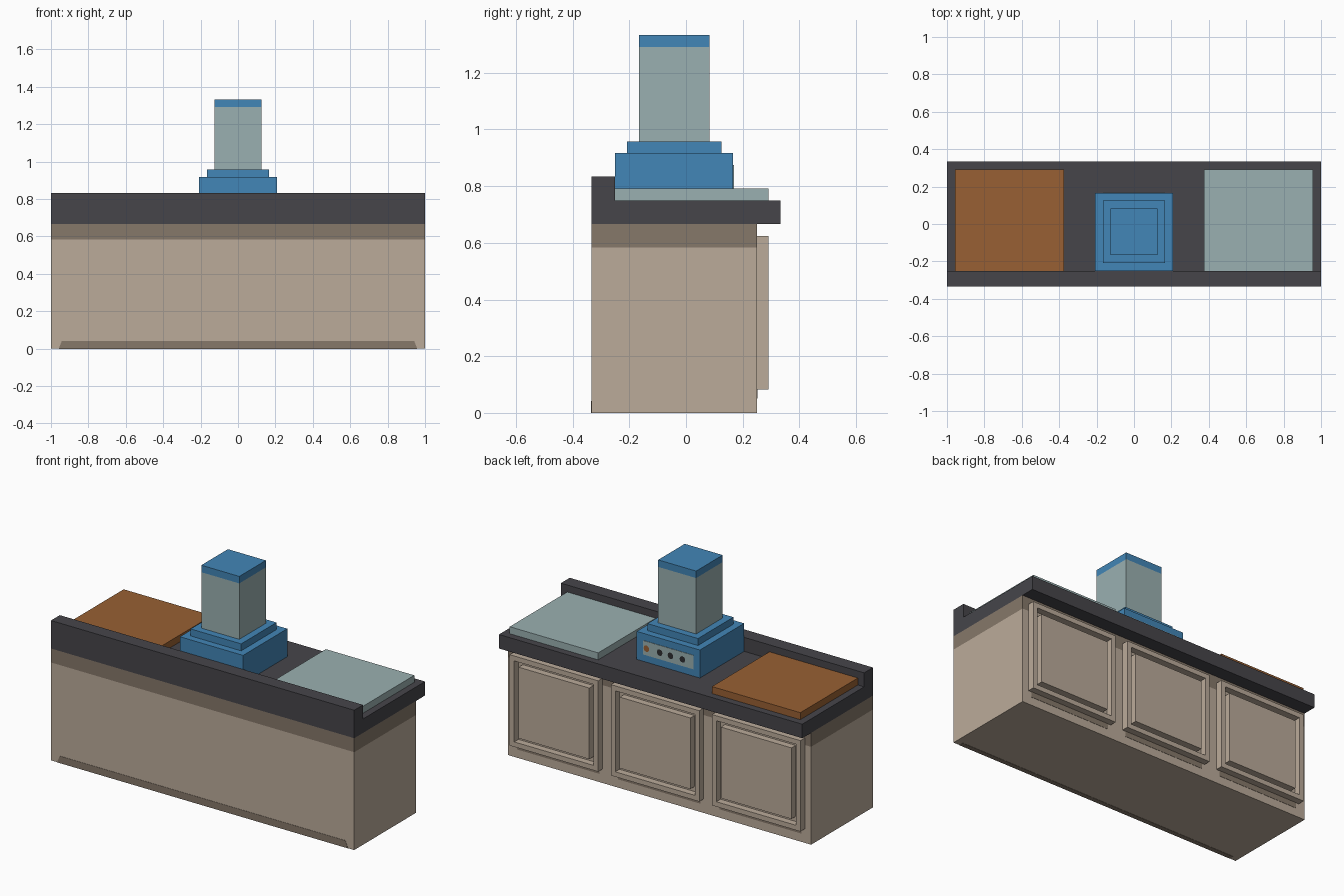
import bpy, bmesh, math

if "Cube" in bpy.data.objects:
    bpy.data.objects.remove(bpy.data.objects["Cube"])

U = 1 / 24  # the whole design sits on a 1/24 unit grid


def srgb(r, g, b):
    lin = lambda c: c / 12.92 if c <= 0.04045 else ((c + 0.055) / 1.055) ** 2.4
    return tuple(lin(c / 255) for c in (r, g, b)) + (1,)


def material(name, *rgb):
    m = bpy.data.materials.new(name)
    m.diffuse_color = srgb(*rgb)
    m.use_nodes = True
    m.node_tree.nodes["Principled BSDF"].inputs["Base Color"].default_value = m.diffuse_color
    return m


TAN = material("tan_wood", 187, 171, 154)
SHADE = material("shaded_wood", 134, 120, 106)
STONE = material("charcoal_stone", 70, 69, 74)
BLUE = material("blue_plastic", 66, 134, 183)
GLASS = material("pale_glass", 154, 176, 177)
WOOD = material("orange_wood", 152, 96, 51)
BLACK = material("black_knob", 45, 45, 48)


def finish(bm, name, mats):
    bmesh.ops.recalc_face_normals(bm, faces=bm.faces[:])
    me = bpy.data.meshes.new(name)
    bm.to_mesh(me)
    bm.free()
    for m in mats:
        me.materials.append(m)
    ob = bpy.data.objects.new(name, me)
    bpy.context.collection.objects.link(ob)
    return ob


def box(name, x0, x1, y0, y1, z0, z1, *mats, split=None):
    """Box in grid units; faces above the split height take the second material."""
    bm = bmesh.new()
    bmesh.ops.create_cube(bm, size=1)
    for v in bm.verts:
        v.co = ((x1 if v.co.x > 0 else x0) * U,
                (y1 if v.co.y > 0 else y0) * U,
                (z1 if v.co.z > 0 else z0) * U)
    if split is not None:
        bmesh.ops.bisect_plane(bm, geom=bm.verts[:] + bm.edges[:] + bm.faces[:],
                               plane_co=(0, 0, split * U), plane_no=(0, 0, 1))
        for f in bm.faces:
            f.material_index = int(f.calc_center_median().z > split * U)
    return finish(bm, name, mats)


def prism(name, profile, x0, x1, mat):
    """Extrude a closed (y, z) profile along x."""
    bm = bmesh.new()
    face = bm.faces.new([bm.verts.new((x0 * U, y * U, z * U)) for y, z in profile])
    ext = bmesh.ops.extrude_face_region(bm, geom=[face])
    for v in ext["geom"]:
        if isinstance(v, bmesh.types.BMVert):
            v.co.x = x1 * U
    return finish(bm, name, [mat])


def door(name, cx):
    """Door slab with a square groove around a raised centre panel."""
    bm = bmesh.new()
    x0, x1, y0, y1, z0, z1 = cx - 7, cx + 7, 6, 7, 2, 15
    bmesh.ops.create_cube(bm, size=1)
    for v in bm.verts:
        v.co = ((x1 if v.co.x > 0 else x0) * U,
                (y1 if v.co.y > 0 else y0) * U,
                (z1 if v.co.z > 0 else z0) * U)
    bm.normal_update()
    face = max(bm.faces, key=lambda f: f.normal.y)
    # frame, groove wall, groove floor, panel wall
    for thickness, depth in ((1, 0), (0, -0.95), (1, 0), (0, 0.95)):
        if thickness:
            bmesh.ops.inset_region(bm, faces=[face], thickness=thickness * U)
        else:
            ext = bmesh.ops.extrude_discrete_faces(bm, faces=[face])
            face = ext["faces"][0]
            for v in face.verts:
                v.co.y += depth * U
    finish(bm, name, [TAN])


# Cabinet with a shaded band below the worktop
box("cabinet", -24, 24, -8, 6, 0, 16, TAN, SHADE, split=14)

# Worktop and raised ledge in one profile
prism("worktop", [(-8, 16), (8, 16), (8, 18), (-6, 18), (-6, 20), (-8, 20)], -24, 24, STONE)

# Shaded kick strip along the foot of the front, wrapping underneath
strip = prism("kick_strip", [(-8.04, 0), (-8, 0), (-8, 1), (-8.04, 1)], -23, 23, SHADE)
for v in strip.data.vertices:
    if v.co.z > 0.5 * U:
        v.co.x *= 22.6 / 23
box("underside_strip", -23, 23, -8, -7.3, -0.03, 0.03, SHADE)

# Three doors, each with a shaded strip below
for i, cx in enumerate((-16, 0, 16)):
    door(f"door_{i + 1}", cx)
    box(f"door_shade_{i + 1}", cx - 6.5, cx + 6.5, 6, 6.04, 1.2, 2, SHADE)

# Boards on the worktop
box("wooden_board", -23, -9, -6, 7, 18, 19, WOOD)
box("glass_board", 9, 23, -6, 7, 18, 19, GLASS)

# Blender: stepped base, glass jar with coloured lid
box("blender_base", -5, 5, -6, 4, 18, 22, BLUE)
box("blender_collar", -4, 4, -5, 3, 22, 23, BLUE)
box("blender_jar", -3, 3, -4, 2, 23, 32, GLASS, BLUE, split=31)

# Control plate with four buttons
box("control_plate", -4, 4, 4, 4.06, 19, 21, GLASS)
for i, x in enumerate((3.4, 1.3, -0.4, -2.3)):
    bm = bmesh.new()
    bmesh.ops.create_circle(bm, cap_ends=True, segments=8, radius=0.45 * U)
    for v in bm.verts:
        v.co = (x * U + v.co.x, 4.1 * U, 20 * U + v.co.y)
    bmesh.ops.solidify(bm, geom=bm.faces[:], thickness=0.04 * U)
    finish(bm, f"button_{i + 1}", [WOOD if i == 0 else BLACK])
